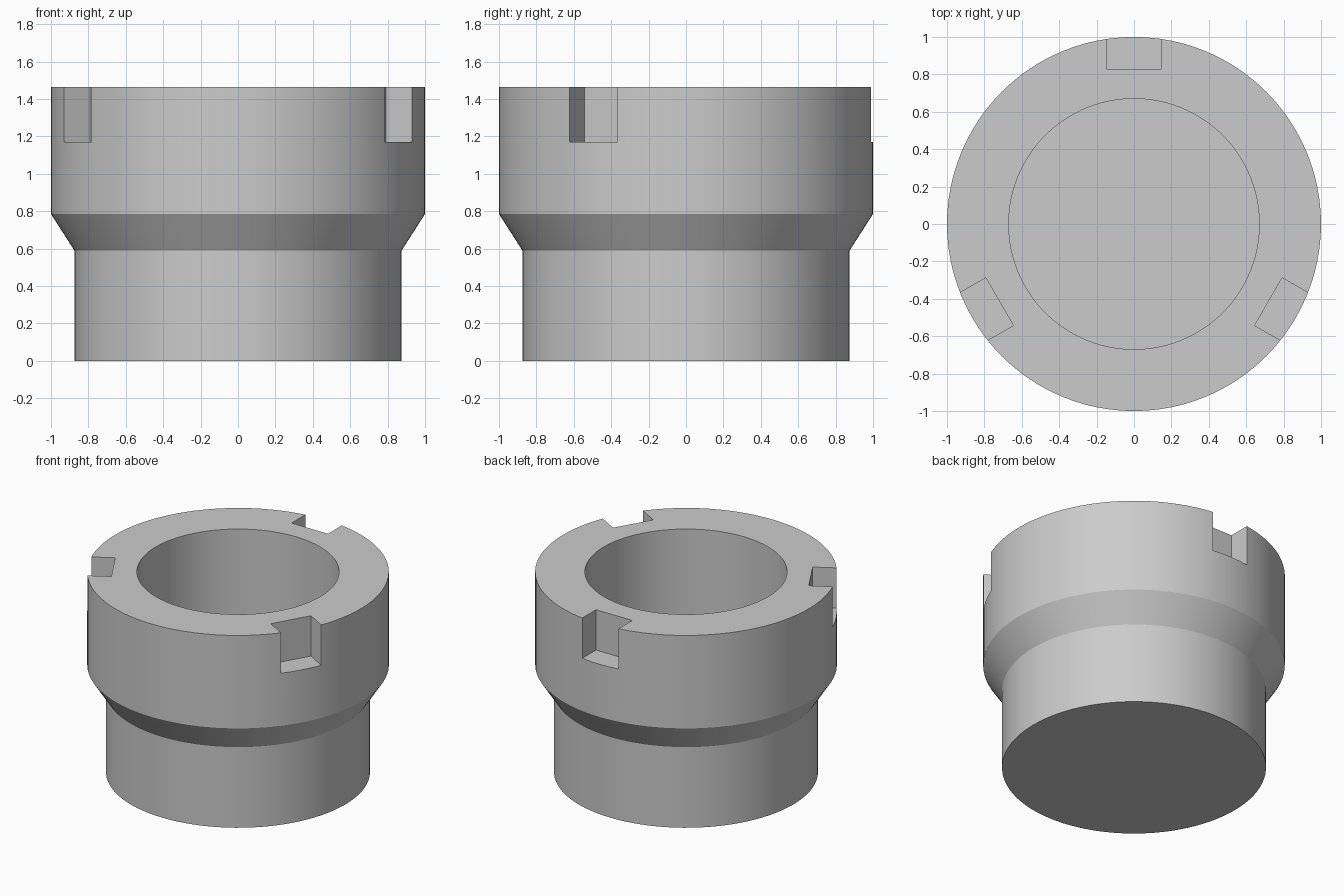
import bpy, bmesh, math
from mathutils import Matrix

if "Cube" in bpy.data.objects:
    bpy.data.objects.remove(bpy.data.objects["Cube"])

SEGMENTS = 96
TOP = 1.465

grey = bpy.data.materials.new("light grey")
grey.diffuse_color = (0.6, 0.6, 0.6, 1)
grey.use_nodes = True
grey.node_tree.nodes["Principled BSDF"].inputs["Base Color"].default_value = grey.diffuse_color


def add_object(name, bm):
    bmesh.ops.recalc_face_normals(bm, faces=bm.faces[:])
    mesh = bpy.data.meshes.new(name)
    bm.to_mesh(mesh)
    bm.free()
    mesh.materials.append(grey)
    obj = bpy.data.objects.new(name, mesh)
    bpy.context.collection.objects.link(obj)
    return obj


# Stepped cup body: turned profile (radius, height) from outer base to bore floor
profile = [(0.875, 0), (0.875, 0.59), (1.0, 0.785), (1.0, TOP), (0.67, TOP), (0.67, 0.2)]
bm = bmesh.new()
rings = []
for r, z in profile:
    angles = [2 * math.pi * i / SEGMENTS for i in range(SEGMENTS)]
    rings.append([bm.verts.new((r * math.cos(a), r * math.sin(a), z)) for a in angles])
for low, high in zip(rings, rings[1:]):
    for i in range(SEGMENTS):
        j = (i + 1) % SEGMENTS
        bm.faces.new((low[i], low[j], high[j], high[i]))
bm.faces.new(rings[0])   # underside
bm.faces.new(rings[-1])  # bore floor
body = add_object("cup_body", bm)

# Three rim notches, evenly spaced, cut from one helper mesh
bm = bmesh.new()
for k in range(3):
    box = (Matrix.Rotation(k * 2 * math.pi / 3, 4, 'Z')
           @ Matrix.Translation((0, 0.83 + 0.2, 1.17 + 0.25))
           @ Matrix.Diagonal((0.294, 0.4, 0.5, 1)))
    bmesh.ops.create_cube(bm, size=1, matrix=box)
cutter = add_object("notch_cutter", bm)

cut = body.modifiers.new("rim notches", 'BOOLEAN')
cut.operation = 'DIFFERENCE'
cut.solver = 'EXACT'
cut.object = cutter
bpy.context.view_layer.objects.active = body
body.select_set(True)
bpy.ops.object.modifier_apply(modifier=cut.name)
bpy.data.objects.remove(cutter)

# Smooth round walls, crisp edges
bpy.ops.object.shade_smooth_by_angle(angle=math.radians(25))
